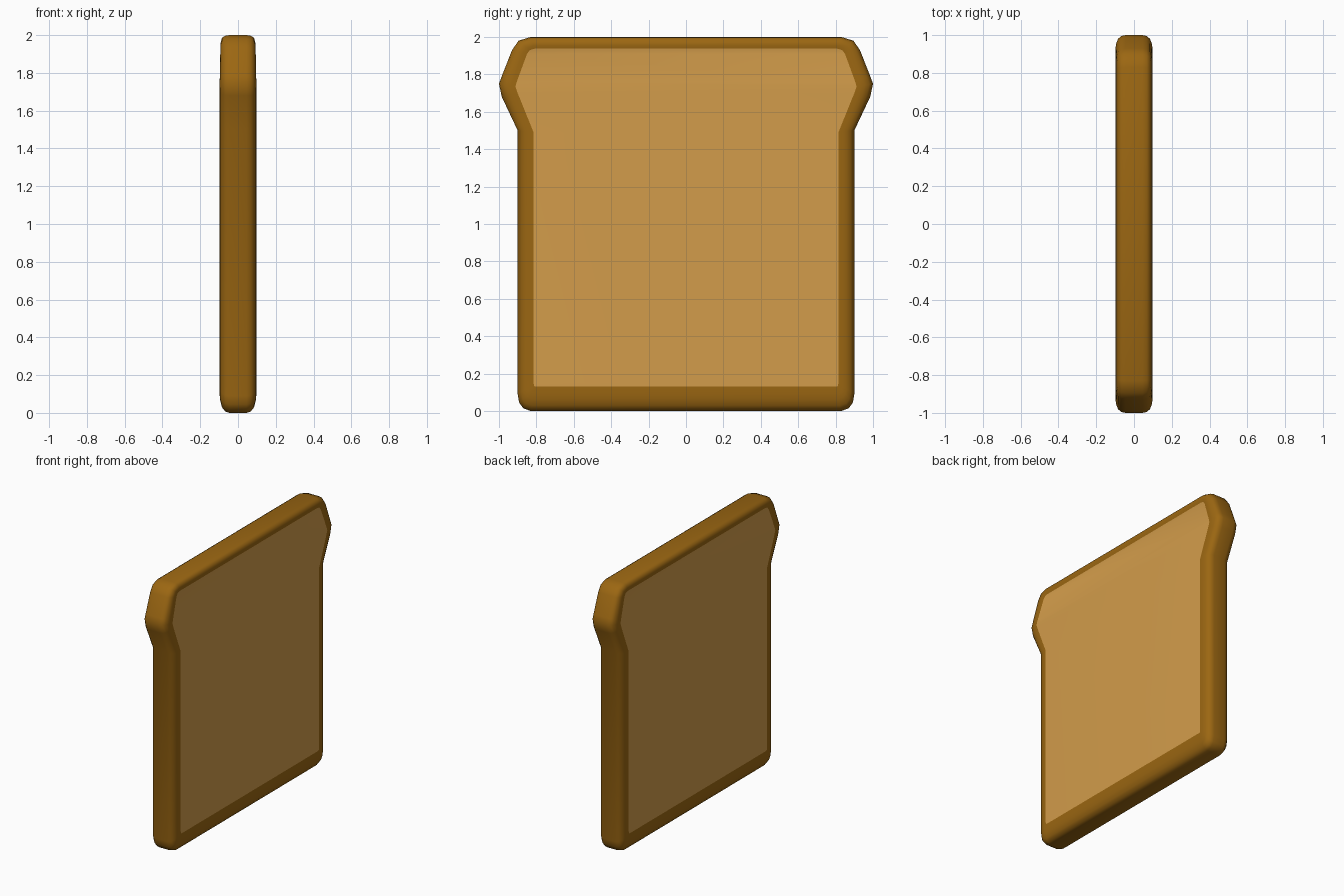
import bpy, bmesh, math

if "Cube" in bpy.data.objects:
    bpy.data.objects.remove(bpy.data.objects["Cube"])

def material(name, rgb):
    m = bpy.data.materials.new(name)
    m.diffuse_color = (*rgb, 1)
    m.use_nodes = True
    m.node_tree.nodes["Principled BSDF"].inputs["Base Color"].default_value = m.diffuse_color
    return m

# Half outlines (y, z) from bottom to top: crust edge and matching crumb edge
outer = [(.83, 0), (.87, .015), (.892, .045), (.90, .09), (.90, 1.5), (.985, 1.68), (1, 1.75),
         (.985, 1.79), (.93, 1.93), (.895, 1.98), (.83, 2)]
inner = [(.80, .13), (.81, .132), (.813, .137), (.815, .15), (.815, 1.49), (.90, 1.70), (.912, 1.735),
         (.905, 1.76), (.85, 1.91), (.835, 1.93), (.81, 1.937)]
n = len(outer)

def loop(half):
    return half + [(-y, z) for y, z in reversed(half)]

# Crust cross-section: (x, blend from outer to inner outline)
side = [(.045, 0), (.068, .06), (.085, .23), (.094, .5), (.097, .72), (.098, 1)]
section = [(-x, t) for x, t in reversed(side)] + side

bm = bmesh.new()
rings = []
for x, t in section:
    ring = []
    for (y0, z0), (y1, z1) in zip(loop(outer), loop(inner)):
        z = z0 + (z1 - z0) * t
        # faces lean inwards slightly towards the top
        lean = 1 - .12 * max(0, z - 1.74) / .2 if t == 1 else 1 - .04 * max(0, z - 1.74) / .2 if t > .4 else 1
        ring.append(bm.verts.new((x * lean, y0 + (y1 - y0) * t, z)))
    rings.append(ring)

# Crust walls
for a, b in zip(rings, rings[1:]):
    for i in range(2 * n):
        j = (i + 1) % (2 * n)
        bm.faces.new((a[i], a[j], b[j], b[i]))

# Crumb faces, as strips from side to side
for ring in (rings[0], rings[-1]):
    for i in range(n - 1):
        f = bm.faces.new((ring[i], ring[i + 1], ring[2 * n - 2 - i], ring[2 * n - 1 - i]))
        f.material_index = 1
bmesh.ops.recalc_face_normals(bm, faces=bm.faces)

mesh = bpy.data.meshes.new("bread_slice")
bm.to_mesh(mesh)
bm.free()
mesh.materials.append(material("brown crust", (.33, .135, .006)))
mesh.materials.append(material("golden crumb", (.65, .335, .07)))
slice_obj = bpy.data.objects.new("bread_slice", mesh)
bpy.context.collection.objects.link(slice_obj)
bpy.context.view_layer.objects.active = slice_obj
slice_obj.select_set(True)
bpy.ops.object.shade_smooth_by_angle(angle=math.radians(50))
